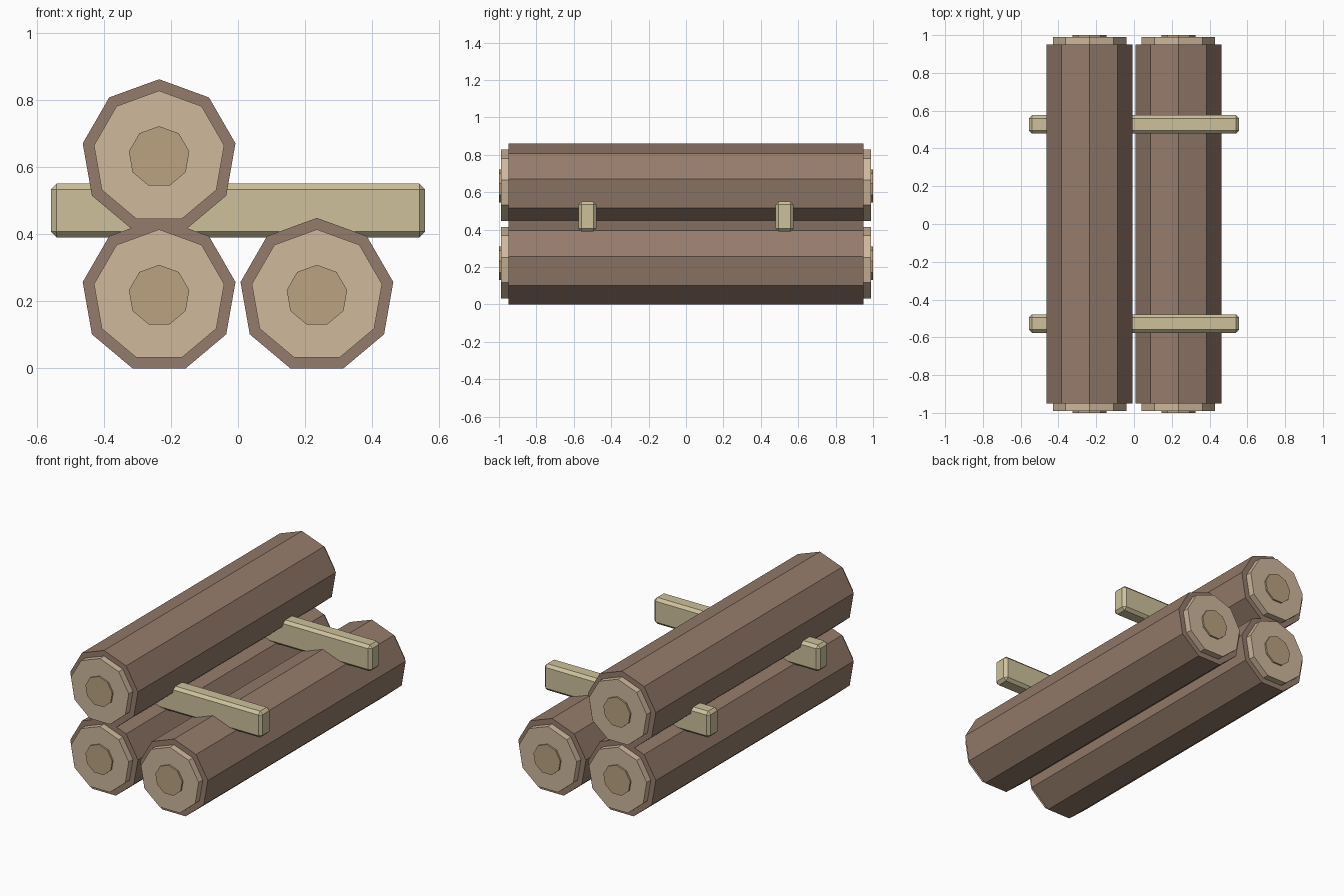
import bpy, bmesh
from math import sin, cos, tau

if "Cube" in bpy.data.objects:
    bpy.data.objects.remove(bpy.data.objects["Cube"])


def material(name, rgb):
    m = bpy.data.materials.new(name)
    m.diffuse_color = (*rgb, 1)
    m.use_nodes = True
    m.node_tree.nodes["Principled BSDF"].inputs["Base Color"].default_value = m.diffuse_color
    return m


BARK = material("bark", (0.30, 0.20, 0.147))
WOOD = material("cut_wood", (0.62, 0.48, 0.33))
CORE = material("heartwood", (0.49, 0.36, 0.22))
PLANK = material("plank", (0.61, 0.53, 0.33))


def finish(bm, name, mats):
    bmesh.ops.recalc_face_normals(bm, faces=bm.faces)
    me = bpy.data.meshes.new(name)
    bm.to_mesh(me)
    bm.free()
    for m in mats:
        me.materials.append(m)
    ob = bpy.data.objects.new(name, me)
    bpy.context.collection.objects.link(ob)
    return ob


# Nine-sided log: stepped profile (y, radius, material of the band that follows)
HALF = [(-1.0, 0.0914, 2), (-0.99, 0.0914, 1), (-0.99, 0.197, 1),
        (-0.95, 0.197, 0), (-0.95, 0.231, 0)]
BACK = [(0.95, 0.231, 0), (0.95, 0.197, 1), (0.99, 0.197, 1),
        (0.99, 0.0914, 2), (1.0, 0.0914, 2)]


def log(name, x, z, n=9):
    bm = bmesh.new()
    profile = HALF + BACK
    rings = [[bm.verts.new((r * sin(tau * i / n), y, r * cos(tau * i / n)))
              for i in range(n)] for y, r, _ in profile]
    for (a, b, p) in zip(rings, rings[1:], profile):
        for i in range(n):
            j = (i + 1) % n
            bm.faces.new((a[i], a[j], b[j], b[i])).material_index = p[2]
    for ring in (rings[0], rings[-1]):
        bm.faces.new(ring).material_index = 2
    finish(bm, name, (BARK, WOOD, CORE)).location = (x, 0, z)


log("log_bottom_left", -0.235, 0.217)
log("log_bottom_right", 0.235, 0.217)
log("log_top", -0.235, 0.63)

# Chamfered cross planks resting between the layers
for name, y in (("front_plank", -0.527), ("back_plank", 0.527)):
    bm = bmesh.new()
    bmesh.ops.create_cube(bm, size=1)
    bmesh.ops.scale(bm, vec=(1.114, 0.098, 0.16), verts=bm.verts)
    bmesh.ops.bevel(bm, geom=bm.edges[:], offset=0.017, segments=1,
                    affect='EDGES')
    finish(bm, name, (PLANK,)).location = (0, y, 0.47)
